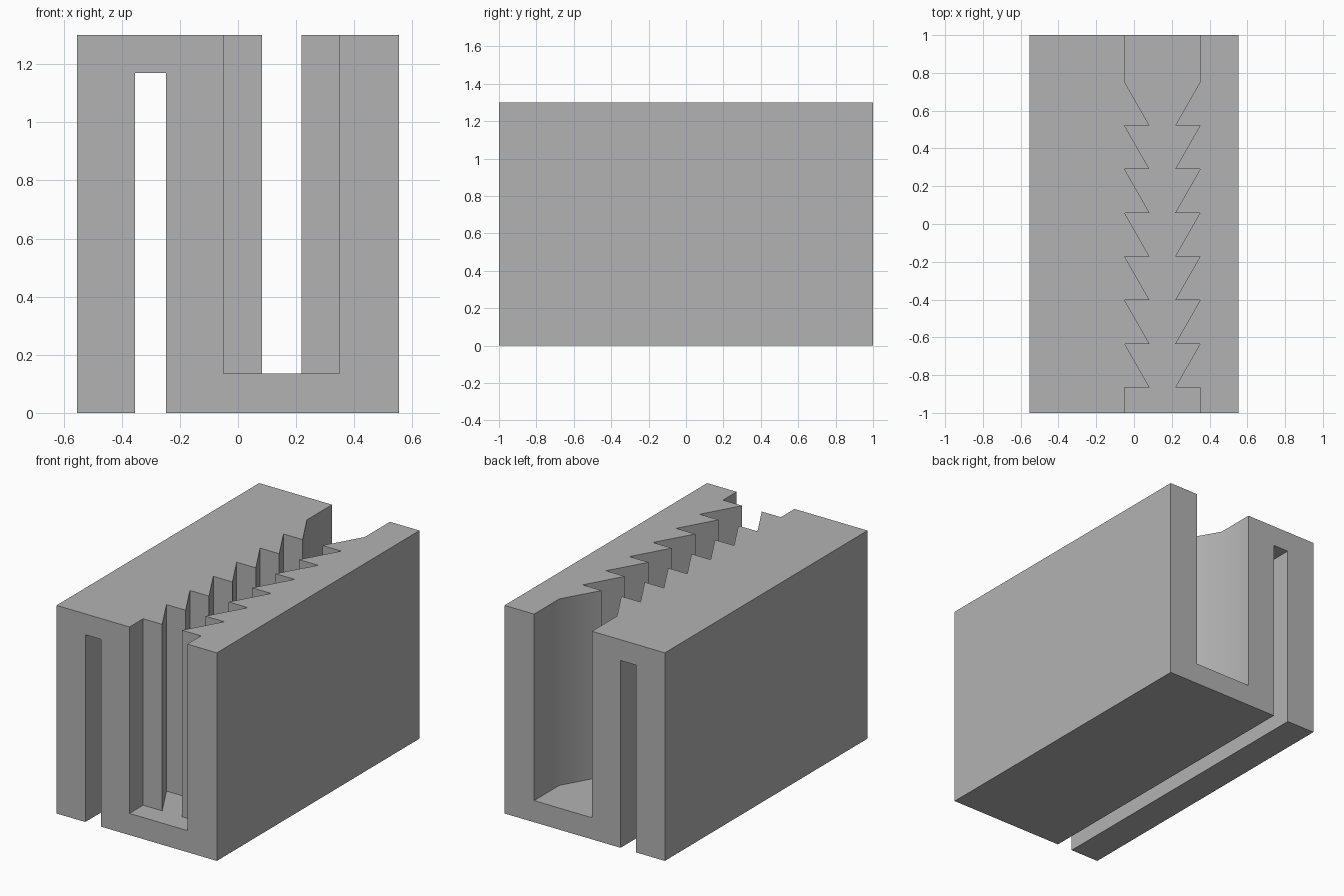
import bpy, bmesh, math
from mathutils import Vector

if "Cube" in bpy.data.objects:
    bpy.data.objects.remove(bpy.data.objects["Cube"], do_unlink=True)

WIDTH, LENGTH, HEIGHT = 1.108, 2.0, 1.3
CENTRE, HALF_GAP, TOOTH = 0.15, 0.2, 0.132      # jaw channel layout
FLOOR, TEETH, PITCH, FIRST = 0.135, 7, 0.231, -0.865

grey = bpy.data.materials.new("grey plastic")
grey.use_nodes = True
colour = (0.45, 0.45, 0.45, 1)
grey.diffuse_color = colour
grey.node_tree.nodes["Principled BSDF"].inputs["Base Color"].default_value = colour


def prism(name, outline, low, high):
    """Extrude a plan outline from height low to height high."""
    bm = bmesh.new()
    base = bm.faces.new([bm.verts.new((x, y, low)) for x, y in outline])
    top = bmesh.ops.extrude_face_region(bm, geom=[base])["geom"]
    bmesh.ops.translate(bm, vec=Vector((0, 0, high - low)),
                        verts=[v for v in top if isinstance(v, bmesh.types.BMVert)])
    bmesh.ops.recalc_face_normals(bm, faces=bm.faces)
    mesh = bpy.data.meshes.new(name)
    bm.to_mesh(mesh)
    bm.free()
    mesh.materials.append(grey)
    obj = bpy.data.objects.new(name, mesh)
    bpy.context.collection.objects.link(obj)
    return obj


def rectangle(x0, x1, y):
    return [(x0, -y), (x1, -y), (x1, y), (x0, y)]


def cut(target, cutter):
    """Subtract the cutter and remove it."""
    mod = target.modifiers.new("cut", "BOOLEAN")
    mod.operation, mod.solver, mod.object = "DIFFERENCE", "EXACT", cutter
    bpy.context.view_layer.objects.active = target
    bpy.ops.object.modifier_apply(modifier=mod.name)
    bpy.data.objects.remove(cutter, do_unlink=True)


# Solid block of the toothed clip
clip = prism("toothed_clip", rectangle(-WIDTH / 2, WIDTH / 2, LENGTH / 2), 0, HEIGHT)

# Mounting slot, open at the bottom
cut(clip, prism("slot_cutter", rectangle(-0.355, -0.248, LENGTH), -1, 1.17))

# Channel between the jaws, open at the top, with a saw-tooth edge on each side
edge = [(HALF_GAP, -LENGTH)]
for i in range(TEETH):
    y = FIRST + i * PITCH
    edge += [(HALF_GAP, y), (HALF_GAP - TOOTH, y)]
edge += [(HALF_GAP, FIRST + TEETH * PITCH), (HALF_GAP, LENGTH)]
outline = [(CENTRE + x, y) for x, y in edge]
outline += [(CENTRE - x, y) for x, y in reversed(edge)]
cut(clip, prism("channel_cutter", outline, FLOOR, 2 * HEIGHT))

# Soften only the shallow bend where the last teeth run into the walls
bpy.ops.object.select_all(action="DESELECT")
clip.select_set(True)
bpy.context.view_layer.objects.active = clip
bpy.ops.object.shade_smooth_by_angle(angle=math.radians(35))
